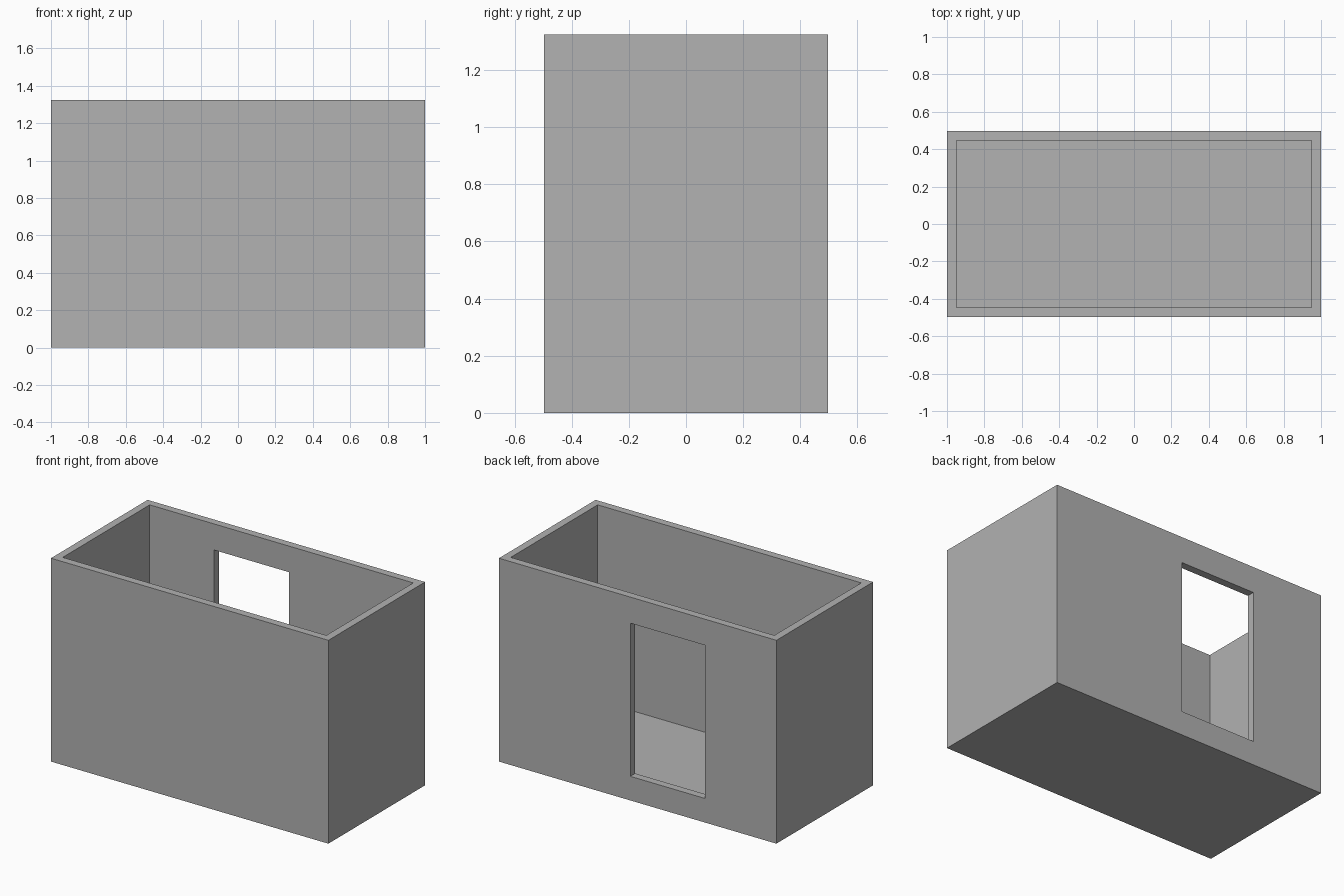
import bpy
from mathutils import Vector

if "Cube" in bpy.data.objects:
    bpy.data.objects.remove(bpy.data.objects["Cube"], do_unlink=True)

LENGTH, DEPTH, HEIGHT, WALL = 2.0, 0.995, 1.325, 0.05
X, Y = LENGTH / 2, DEPTH / 2

# Single grey for the whole room
grey = bpy.data.materials.new("plain_grey")
grey.use_nodes = True
colour = (0.445, 0.445, 0.445, 1)
grey.diffuse_color = colour
grey.node_tree.nodes["Principled BSDF"].inputs["Base Color"].default_value = colour


def box(name, low, high):
    low, high = Vector(low), Vector(high)
    bpy.ops.mesh.primitive_cube_add(size=1)
    obj = bpy.context.object
    obj.name = obj.data.name = name
    for v in obj.data.vertices:
        v.co = [(a + b) / 2 + c * (b - a) for a, b, c in zip(low, high, v.co)]
    obj.data.materials.append(grey)
    return obj


def cut(target, cutter):
    mod = target.modifiers.new("cut", 'BOOLEAN')
    mod.operation = 'DIFFERENCE'
    mod.solver = 'EXACT'
    mod.object = cutter
    bpy.ops.object.select_all(action='DESELECT')
    target.select_set(True)
    bpy.context.view_layer.objects.active = target
    bpy.ops.object.modifier_apply(modifier=mod.name)
    bpy.data.objects.remove(cutter, do_unlink=True)


# Open-topped shell with floor and four walls
shell = box("room_shell", (-X, -Y, 0), (X, Y, HEIGHT))
cut(shell, box("room_hollow", (-X + WALL, -Y + WALL, WALL),
               (X - WALL, Y - WALL, HEIGHT + WALL)))

# Doorway through the back wall, raised on a sill
cut(shell, box("doorway_cutter", (-0.487, Y - 2 * WALL, 0.157),
               (0.053, Y + WALL, 1.155)))
